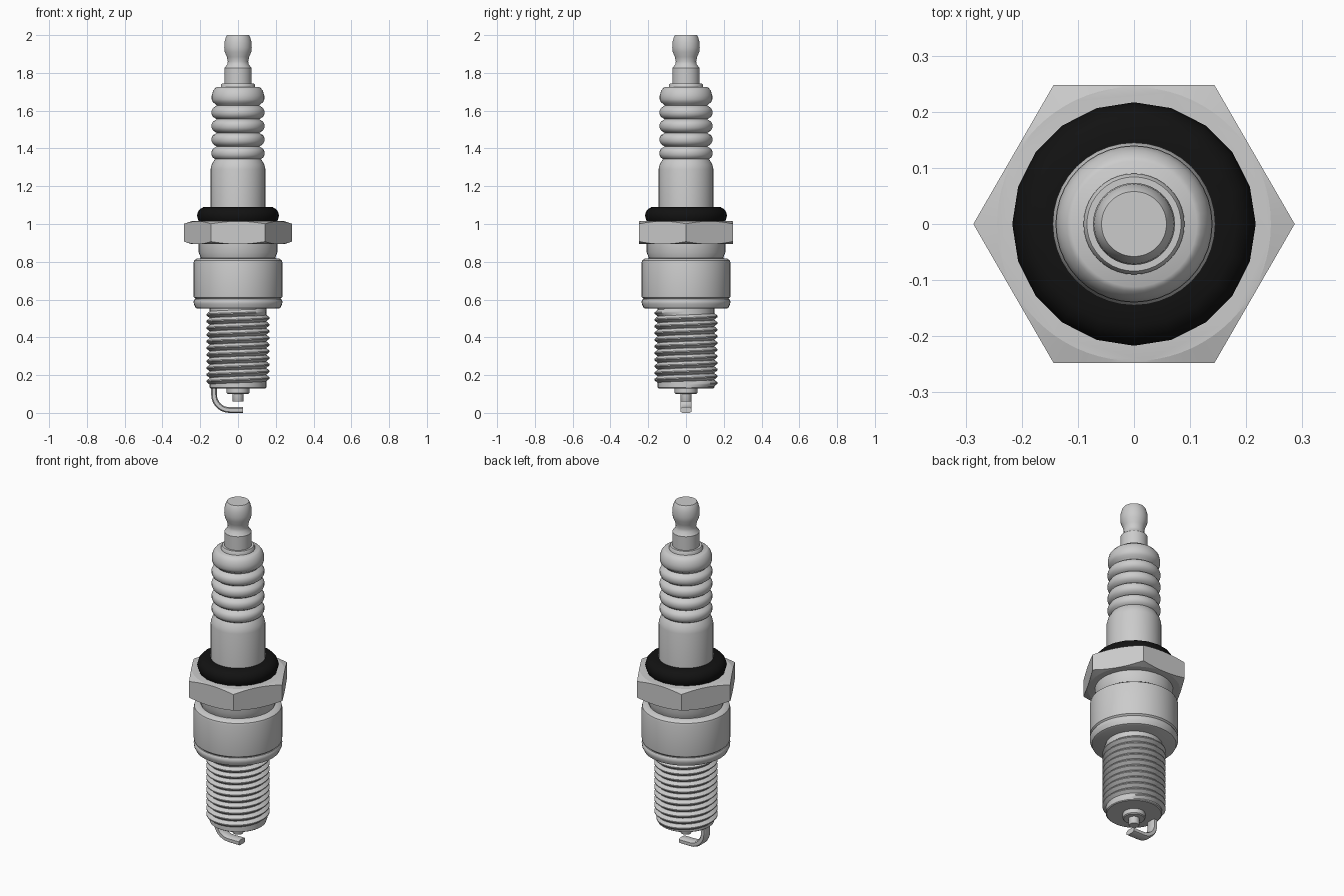
import bpy, bmesh, math
from mathutils import Vector

if "Cube" in bpy.data.objects:
    bpy.data.objects.remove(bpy.data.objects["Cube"])

TAU = 2 * math.pi


def finish(name, bm, angle=35, color=None):
    bmesh.ops.remove_doubles(bm, verts=bm.verts, dist=1e-5)
    bmesh.ops.recalc_face_normals(bm, faces=bm.faces)
    mesh = bpy.data.meshes.new(name)
    bm.to_mesh(mesh)
    bm.free()
    ob = bpy.data.objects.new(name, mesh)
    bpy.context.collection.objects.link(ob)
    bpy.ops.object.select_all(action='DESELECT')
    ob.select_set(True)
    bpy.context.view_layer.objects.active = ob
    bpy.ops.object.shade_smooth_by_angle(angle=math.radians(angle))
    if color:
        mat = bpy.data.materials.new(name)
        mat.diffuse_color = color
        mat.use_nodes = True
        mat.node_tree.nodes["Principled BSDF"].inputs["Base Color"].default_value = mat.diffuse_color
        mesh.materials.append(mat)
    return ob


def loft(bm, rings, cap=True, closed=True):
    vs = [[bm.verts.new(p) for p in r] for r in rings]
    n = len(vs[0])
    for a, b in zip(vs, vs[1:]):
        for i in range(n if closed else n - 1):
            j = (i + 1) % n
            bm.faces.new((a[i], a[j], b[j], b[i]))
    if cap:
        bm.faces.new(vs[0])
        bm.faces.new(vs[-1])


def circle(r, z, n):
    return [(r * math.cos(TAU * i / n), r * math.sin(TAU * i / n), z) for i in range(n)]


def lathe(name, profile, n=40, angle=35, color=None):
    bm = bmesh.new()
    loft(bm, [circle(r, z, n) for r, z in profile])
    return finish(name, bm, angle, color)


# Terminal cap and its collar
lathe("terminal", [(.072, 1.72), (.072, 1.825), (.057, 1.845), (.054, 1.86), (.059, 1.885),
                   (.07, 1.91), (.073, 1.935), (.071, 1.965), (.064, 1.99), (.058, 2.0)])
lathe("terminal_collar", [(.09, 1.70), (.09, 1.735), (.084, 1.745)])

# Ribbed insulator: straight sleeve followed by five rounded ribs
prof = [(.145, 1.0), (.145, 1.29), (.139, 1.315), (.128, 1.335)]
for zc in (1.375, 1.447, 1.519, 1.591):
    prof += [(.122, zc - .031), (.133, zc - .023), (.14, zc - .009), (.14, zc + .009),
             (.133, zc + .023), (.12, zc + .031), (.113, zc + .036)]
prof += [(.12, 1.635), (.133, 1.645), (.139, 1.66), (.139, 1.68), (.132, 1.705),
         (.12, 1.72), (.112, 1.725)]
lathe("insulator", prof, angle=50)

# Black rounded seal
seal = [(.2, 1.0), (.212, 1.025), (.217, 1.045), (.212, 1.065), (.2, 1.08), (.182, 1.09), (.14, 1.09)]
lathe("seal_ring", seal, n=20, angle=60, color=(.006, .006, .006, 1))

# Hexagonal nut with conical corner chamfers
N = 72
def hex_ring(z, slope):
    ring = []
    for i in range(N):
        a = TAU * i / N
        r = .248 / math.cos((a % (TAU / 6)) - TAU / 12)
        ring.append((r * math.cos(a), r * math.sin(a), z + slope * (r - .246)))
    return ring

bm = bmesh.new()
loft(bm, [circle(.244, .893, N), hex_ring(.893, .35), hex_ring(1.015, -.35), circle(.244, 1.015, N)])
finish("hex_nut", bm, 12)

# Shell body and gasket
lathe("shell_neck", [(.208, .78), (.197, .82), (.208, .85), (.208, .9)])
lathe("shell_body", [(.215, .59), (.225, .605), (.234, .612), (.235, .62), (.235, .795),
                     (.232, .807), (.218, .817), (.19, .82)])
lathe("gasket", [(.215, .552), (.224, .556), (.234, .577), (.235, .592), (.229, .602), (.2, .602)])

# Threaded barrel: solid core plus a helical ridge
lathe("thread_core", [(.145, .13), (.15, .134), (.15, .56)])
turns, seg, z0 = 12, 40, .132
pitch = (.555 - z0) / turns
bm = bmesh.new()
strips = []
total = turns * seg - seg
for i in range(total + 1):
    a = TAU * i / seg
    fade = min(1, i / 10, (total - i) / 10)
    strips.append([(r * math.cos(a), r * math.sin(a), z0 + pitch * (i / seg + t))
                   for r, t in ((.149, 0), (.149 + .019 * fade, .42),
                                (.149 + .019 * fade, .58), (.149, 1))])
loft(bm, strips, cap=False, closed=False)
finish("thread_ridge", bm, 35)

# Insulator nose and centre electrode
lathe("insulator_nose", [(.055, .1), (.06, .105), (.06, .14)])
lathe("centre_electrode", [(.027, .06), (.029, .063), (.029, .11)], n=24)

# Bent ground electrode: rounded rectangle swept along an L path
path = [(-.127, .145), (-.127, .105)]
for k in range(9):
    a = math.pi + k * math.pi / 16
    path.append((-.045 + .082 * math.cos(a), .097 + .082 * math.sin(a)))
path.append((.026, .015))
section = [(-.015, -.02), (-.015, .02), (-.009, .029), (.009, .029), (.015, .02),
           (.015, -.02), (.009, -.029), (-.009, -.029)]
rings = []
for i, (x, z) in enumerate(path):
    p, q = path[max(i - 1, 0)], path[min(i + 1, len(path) - 1)]
    t = Vector((q[0] - p[0], q[1] - p[1])).normalized()
    if i in (0, len(path) - 1):
        t = Vector((0, -1)) if i == 0 else Vector((1, 0))
    rings.append([(x - t.y * u, v, z + t.x * u) for u, v in section])
bm = bmesh.new()
loft(bm, rings)
finish("ground_electrode", bm, 40)
